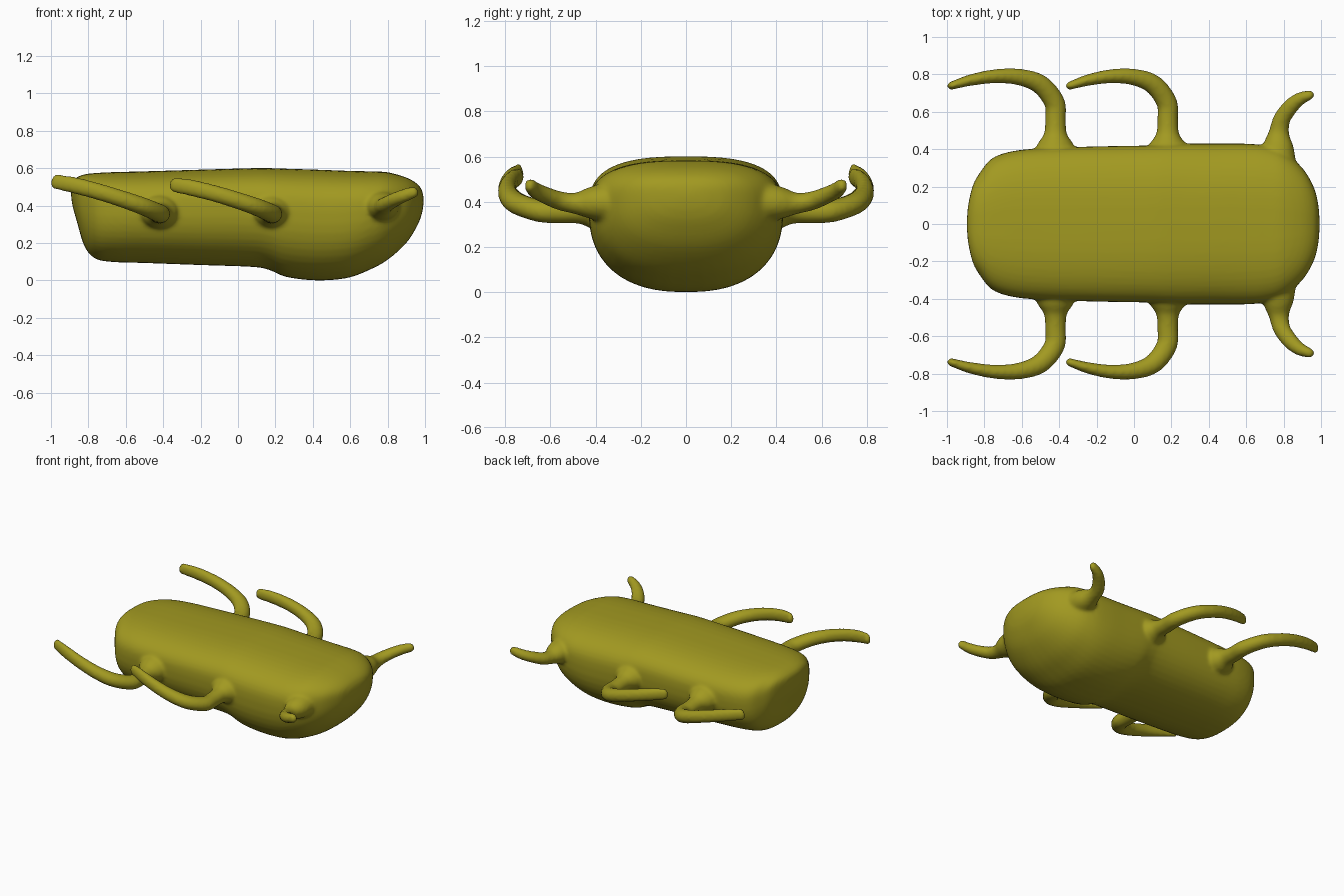
import bpy, bmesh, math
from mathutils import Vector

if "Cube" in bpy.data.objects:
    bpy.data.objects.remove(bpy.data.objects["Cube"])


def spline(points, steps):
    """Catmull-Rom resampling of tuples."""
    pts = [Vector(p) for p in points]
    pts = [2 * pts[0] - pts[1]] + pts + [2 * pts[-1] - pts[-2]]
    out = []
    for i in range(1, len(pts) - 2):
        a, b, c, d = pts[i - 1:i + 3]
        for k in range(steps):
            t = k / steps
            out.append(0.5 * (2 * b + (c - a) * t + (2 * a - 5 * b + 4 * c - d) * t ** 2
                              + (3 * b - a - 3 * c + d) * t ** 3))
    return out + [pts[-2]]


def loft(bm, rings):
    """Skin a list of rings and cap both ends."""
    loops = [[bm.verts.new(p) for p in ring] for ring in rings]
    n = len(loops[0])
    for a, b in zip(loops, loops[1:]):
        for i in range(n):
            j = (i + 1) % n
            bm.faces.new((a[i], a[j], b[j], b[i]))
    bm.faces.new(loops[0])
    bm.faces.new(loops[-1])


def body_ring(x, w, bottom, top, n=48):
    """Rounded cross-section, widest above mid height."""
    mid = bottom + 0.62 * (top - bottom)
    ring = []
    for i in range(n):
        a = 2 * math.pi * i / n
        c, s = math.cos(a), math.sin(a)
        p = 2.7 if s > 0 else 2.4
        h = top - mid if s > 0 else mid - bottom
        ring.append((x, math.copysign(abs(c) ** (2 / p), c) * w,
                     mid + math.copysign(abs(s) ** (2 / p), s) * h))
    return ring


def add_leg(bm, path, side, n=16):
    """Tapering oval tube; each path point is (x, y, z), sideways and upright radius."""
    centres = spline([p[:3] for p in path], 6)
    radii = spline([(p[3], p[4], 0) for p in path], 6)
    rings = []
    last = len(centres) - 1

    def ring(c, t, r, k):
        across = t.cross(Vector((0, 0, 1))).normalized()
        up = across.cross(t).normalized()
        pts = []
        for i in range(n):
            a = 2 * math.pi * i / n
            q = c + k * (across * math.cos(a) * r.x + up * math.sin(a) * r.y)
            pts.append((q.x, q.y * side, q.z))
        return pts

    for i, c in enumerate(centres):
        t = (centres[min(i + 1, last)] - centres[max(i - 1, 0)]).normalized()
        rings.append(ring(c, t, radii[i], 1))
    for a in (30, 55, 75):  # rounded tip
        a = math.radians(a)
        rings.append(ring(c + t * 0.025 * math.sin(a), t, radii[-1], math.cos(a)))
    loft(bm, rings)


# body stations: x, half width, bottom, top
STATIONS = [
    (-0.893, 0.03, 0.46, 0.50), (-0.885, 0.11, 0.40, 0.53), (-0.86, 0.21, 0.31, 0.552),
    (-0.82, 0.28, 0.18, 0.567), (-0.76, 0.35, 0.115, 0.574), (-0.66, 0.387, 0.098, 0.579),
    (-0.50, 0.405, 0.093, 0.583), (-0.20, 0.415, 0.082, 0.592), (0.08, 0.42, 0.072, 0.60),
    (0.17, 0.425, 0.055, 0.60), (0.26, 0.43, 0.018, 0.597), (0.42, 0.43, 0.0, 0.592),
    (0.58, 0.43, 0.012, 0.586), (0.70, 0.42, 0.055, 0.583), (0.80, 0.385, 0.11, 0.578),
    (0.90, 0.30, 0.20, 0.55), (0.96, 0.20, 0.295, 0.515), (0.984, 0.11, 0.36, 0.48),
    (0.992, 0.03, 0.41, 0.445)]

# rear leg; the middle leg is a shifted copy with its own rise
REAR = [
    (-0.42, 0.34, 0.37, 0.11, 0.10), (-0.42, 0.42, 0.365, 0.10, 0.085),
    (-0.42, 0.48, 0.36, 0.063, 0.058), (-0.42, 0.56, 0.355, 0.056, 0.052),
    (-0.425, 0.65, 0.36, 0.056, 0.05), (-0.50, 0.745, 0.393, 0.053, 0.048),
    (-0.61, 0.785, 0.432, 0.045, 0.046), (-0.74, 0.79, 0.473, 0.038, 0.045),
    (-0.87, 0.77, 0.507, 0.031, 0.045), (-0.975, 0.74, 0.528, 0.022, 0.042)]
MIDDLE = [(0.18 + (x + 0.42) * (0.94 if x < -0.43 else 1), y, z - max(0, -0.42 - x) * 0.03, a, b)
          for x, y, z, a, b in REAR]
FRONT = [
    (0.77, 0.30, 0.40, 0.10, 0.09), (0.77, 0.41, 0.395, 0.085, 0.075),
    (0.775, 0.49, 0.393, 0.055, 0.048), (0.79, 0.56, 0.405, 0.047, 0.042),
    (0.835, 0.625, 0.43, 0.043, 0.038), (0.885, 0.668, 0.452, 0.036, 0.036),
    (0.94, 0.69, 0.473, 0.026, 0.032)]

bm = bmesh.new()
loft(bm, [body_ring(*s) for s in [tuple(v) for v in
     map(lambda v: v[:], spline(STATIONS, 4))]])
for side in (1, -1):
    for path in (REAR, MIDDLE, FRONT):
        add_leg(bm, path, side)
bmesh.ops.recalc_face_normals(bm, faces=bm.faces)
mesh = bpy.data.meshes.new("body_with_legs")
bm.to_mesh(mesh)
bm.free()
body = bpy.data.objects.new("body_with_legs", mesh)
bpy.context.collection.objects.link(body)

# fuse the limbs into the body with soft joints
remesh = body.modifiers.new("fuse", 'REMESH')
remesh.mode = 'VOXEL'
remesh.voxel_size = 0.012
remesh.use_smooth_shade = True
smooth = body.modifiers.new("soften", 'SMOOTH')
smooth.factor = 0.5
smooth.iterations = 6

olive = bpy.data.materials.new("olive")
olive.diffuse_color = (0.36, 0.32, 0.015, 1)
olive.use_nodes = True
olive.node_tree.nodes["Principled BSDF"].inputs["Base Color"].default_value = olive.diffuse_color
mesh.materials.append(olive)
